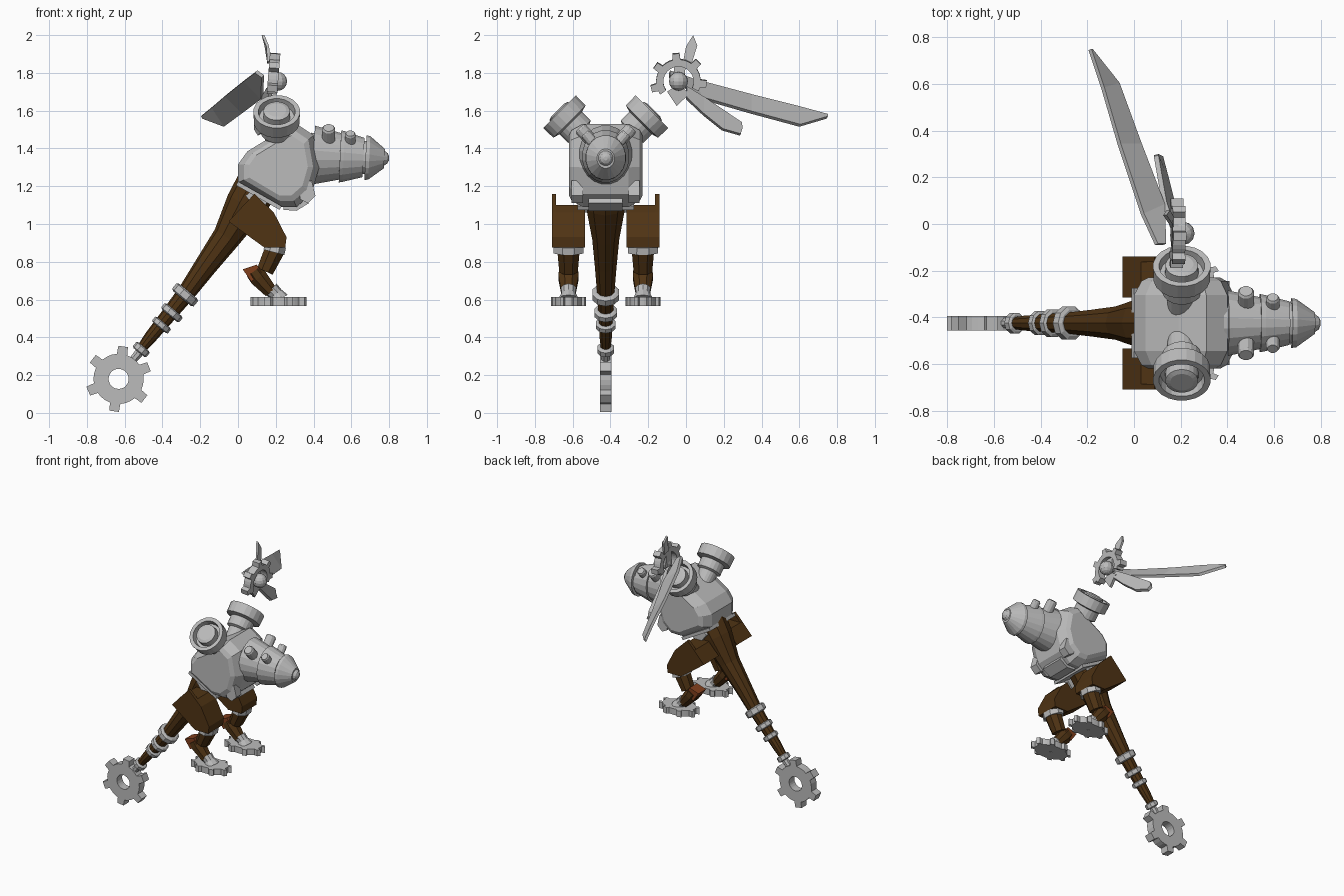
import bpy, bmesh, math
from mathutils import Vector as V

def material(name, rgb):
    m = bpy.data.materials.new(name)
    m.diffuse_color = (*rgb, 1)
    return m

GREY = material("steel grey", (0.5, 0.5, 0.5))
BROWN = material("dark brown", (0.08, 0.034, 0.007))
RUST = material("rust orange", (0.22, 0.05, 0.012))
CY = -0.425  # centre plane of the creature

def finish(name, bm, mat):
    bmesh.ops.recalc_face_normals(bm, faces=bm.faces)
    me = bpy.data.meshes.new(name)
    bm.to_mesh(me)
    bm.free()
    me.materials.append(mat)
    ob = bpy.data.objects.new(name, me)
    bpy.context.collection.objects.link(ob)
    return ob

def skin(name, loops, mat):
    """Bridge closed loops of points and cap both ends."""
    bm = bmesh.new()
    rows = [[bm.verts.new(p) for p in lp] for lp in loops]
    n = len(rows[0])
    for a, b in zip(rows, rows[1:]):
        for i in range(n):
            bm.faces.new((a[i], a[(i + 1) % n], b[(i + 1) % n], b[i]))
    bm.faces.new(rows[0])
    bm.faces.new(rows[-1])
    return finish(name, bm, mat)

def tube(name, pts, mat, n=12, squash=1.0, axis=None):
    """Round tube through (centre, radius) points; squash scales the side width."""
    loops = []
    for i, (c, r) in enumerate(pts):
        d = V(axis) if axis else V(pts[min(i + 1, len(pts) - 1)][0]) - V(pts[max(i - 1, 0)][0])
        d.normalize()
        u = V((0, 1, 0)) if abs(d.y) < 0.3 else V((1, 0, 0))
        v = d.cross(u).normalized()
        loops.append([V(c) + r * (squash * math.cos(a) * u + math.sin(a) * v)
                      for a in ((k + 0.5) * math.tau / n for k in range(n))])
    return skin(name, loops, mat)

def lathe(name, origin, axis, prof, mat, n=16, squash=1.0):
    d = V(axis).normalized()
    return tube(name, [(V(origin) + d * t, r) for t, r in prof], mat, n, squash, d)

def prism(name, pts, off, mat):
    return skin(name, [[V(p) for p in pts], [V(p) + V(off) for p in pts]], mat)

def side(pts, y):
    return [(x, y, z) for x, z in pts]

def gear(name, c, u, v, teeth, root, tip, hole, thick, start=0, arc=math.tau, sv=1.0, mat=GREY):
    """Toothed ring in the plane u, v; an arc below a full turn leaves it open."""
    u, v = V(u), V(v)
    w = u.cross(v) * thick / 2
    full = arc > 6.28
    prof = [(0.1, root), (0.3, root), (0.36, tip), (0.64, tip), (0.7, root), (0.9, root)]
    steps = [((t + f) / teeth * arc + start, r) for t in range(teeth) for f, r in prof]
    bm = bmesh.new()
    cols = []
    for a, r in steps:
        d = math.cos(a) * u + math.sin(a) * v * sv
        cols.append([bm.verts.new(V(c) + d * q + s * w)
                     for q, s in ((r, 1), (r, -1), (hole, -1), (hole, 1))])
    for a, b in zip(cols, cols[1:] + (cols[:1] if full else [])):
        for k in range(4):
            bm.faces.new((a[k], a[(k + 1) % 4], b[(k + 1) % 4], b[k]))
    if not full:
        bm.faces.new(cols[0])
        bm.faces.new(cols[-1])
    return finish(name, bm, mat)

# Body: side outline lofted across y with shrinking ends
outline = [(0, 1.22), (0, 1.315), (0.05, 1.385), (0.19, 1.47), (0.31, 1.53), (0.4, 1.47),
           (0.43, 1.3), (0.39, 1.16), (0.31, 1.09), (0.22, 1.09)]
mx, mz = 0.215, 1.31
skin("body", [[(mx + (x - mx) * s, CY + y, mz + (z - mz) * s) for x, z in outline]
              for y, s in ((-0.195, 0.72), (-0.18, 0.85), (-0.12, 1), (0.12, 1), (0.18, 0.85), (0.195, 0.72))], GREY)

# Rim plate under the body and belly belt with latches
prism("pelvis_plate", side([(0, 1.225), (0.23, 1.095), (0.22, 1.075), (-0.01, 1.205)], CY - 0.15), (0, 0.3, 0), GREY)
prism("belly_belt", side([(0.24, 1.1), (0.31, 1.1), (0.36, 1.14), (0.375, 1.11), (0.31, 1.07), (0.24, 1.075)], CY - 0.09),
      (0, 0.18, 0), GREY)
for s in (-1, 1):
    prism("belly_latch", side([(0.32, 1.21), (0.39, 1.23), (0.41, 1.15), (0.37, 1.11), (0.33, 1.13)], CY + s * 0.15 - 0.03),
          (0, 0.06, 0), GREY)

# Drill nose: overlapping cone segments and rounded tip
ax = (1, 0, -0.05)
for i, (x, length, r0, r1) in enumerate(((0.40, 0.14, 0.158, 0.125), (0.54, 0.125, 0.14, 0.105), (0.675, 0.1, 0.12, 0.052))):
    lathe(f"drill_segment_{i + 1}", (x, CY, 1.365 - (x - 0.4) * 0.05), ax,
          [(0, r0 * 0.75), (0, r0), (0.02, r0 * 0.97), (length, r1), (length, r1 * 0.6)], GREY, 20, 0.9)
lathe("drill_core", (0.38, CY, 1.366), ax, [(0, 0.12), (0.33, 0.085)], GREY, 16)
lathe("drill_tip", (0.74, CY, 1.35), ax, [(0, 0.042), (0.035, 0.04), (0.052, 0.028), (0.06, 0.01)], GREY, 12)

# Bolts on the drill and shoulder turbines, mirrored
for s in (-1, 1):
    for x, r, h in ((0.48, 0.036, 0.205), (0.595, 0.029, 0.165)):
        lathe("drill_bolt", (x, CY, 1.358), (0, s, 1.1), [(0.05, r), (h - 0.01, r), (h, r * 0.8)], GREY, 12)
    lathe("shoulder_turbine", (0.205, CY + s * 0.245, 1.595), (0, s, 1),
          [(-0.27, 0.06), (-0.16, 0.065), (-0.15, 0.085), (-0.085, 0.085), (-0.075, 0.122), (0, 0.124),
           (0, 0.098), (-0.04, 0.092), (-0.04, 0.072), (0.005, 0.07), (0.012, 0.05)], GREY, 20)

# Legs
for s in (-1, 1):
    y = CY + s * 0.197
    thigh = [(-0.05, 1.013), (0.03, 1.1), (0.145, 1.1), (0.19, 1.06), (0.257, 0.93), (0.25, 0.875), (0.14, 0.875)]
    prism("thigh", side(thigh, y - 0.088), (0, 0.176, 0), BROWN)
    prism("thigh_outer_plate", side([(-0.05, 1.013), (0.087, 1.16), (0.19, 1.06), (0.14, 0.95)], y + s * 0.065),
          (0, s * 0.023, 0), BROWN)
    prism("hip_bracket", side([(0.04, 1.15), (0.09, 1.19), (0.16, 1.12), (0.11, 1.06)], y - s * 0.1), (0, s * 0.03, 0), GREY)
    tube("knee_plate", [((0.2, y, 0.888), 0.06), ((0.19, y, 0.85), 0.062)], GREY, 8, 1.4)
    tube("upper_calf", [((0.195, y, 0.865), 0.058), ((0.143, y, 0.75), 0.048)], BROWN, 8, 1.1)
    prism("ankle_spur", side([(0.025, 0.76), (0.1, 0.785), (0.13, 0.73), (0.07, 0.695)], y - 0.045), (0, 0.09, 0), RUST)
    tube("lower_calf", [((0.085, y, 0.75), 0.05), ((0.11, y, 0.715), 0.052), ((0.175, y, 0.64), 0.038)], BROWN, 8, 1.1)
    tube("ankle", [((0.175, y, 0.655), 0.042), ((0.2, y, 0.63), 0.038), ((0.215, y, 0.6), 0.055)], GREY, 10)
    gear("gear_foot", (0.215, y, 0.59), (1, 0, 0), (0, 1, 0), 8, 0.128, 0.155, 0.01, 0.046, 0, sv=0.62)

# Tail with collars, fork and end gear
path = [(0.1, 1.2, 0.115), (0.04, 1.1, 0.108), (-0.06, 0.93, 0.075), (-0.17, 0.78, 0.06), (-0.27, 0.64, 0.048),
        (-0.37, 0.515, 0.04), (-0.46, 0.405, 0.034), (-0.52, 0.33, 0.025)]
tube("tail", [((x, CY, z), r) for x, z, r in path], BROWN, 10)
down = (-0.64, 0, -0.77)
for x, z, r, h in ((-0.28, 0.625, 0.074, 0.026), (-0.35, 0.53, 0.062, 0.02),
                   (-0.405, 0.465, 0.054, 0.018), (-0.512, 0.335, 0.046, 0.02)):
    lathe("tail_collar", (x, CY, z), down, [(-h, r * 0.8), (-h * 0.7, r), (h * 0.7, r), (h, r * 0.8)], GREY, 10)
lathe("tail_fork", (-0.51, CY, 0.335), down, [(0, 0.026), (0.13, 0.02)], GREY, 8)
gear("tail_gear", (-0.632, CY, 0.18), (1, 0, 0), (0, 0, 1), 6, 0.133, 0.175, 0.053, 0.062, math.radians(52))

# Floating winged gear: open ring, hub, hanging spike
hub = (0.185, -0.04, 1.755)
gear("open_gear", hub, (0, 1, 0), (0.08, 0, 1), 5, 0.118, 0.15, 0.08, 0.055, math.radians(-30), math.radians(250))
bpy.ops.mesh.primitive_uv_sphere_add(segments=12, ring_count=8, radius=0.05, location=(0.21, -0.04, 1.755))
ball = bpy.context.object
ball.name = "hub_ball"
ball.data.materials.append(GREY)
prism("hub_arm", [(0.165, -0.07, 1.735), (0.165, -0.01, 1.735), (0.165, 0.0, 1.87), (0.165, -0.06, 1.87)], (0.025, 0, 0), GREY)
prism("hub_spike", [(0.16, -0.1, 1.7), (0.16, -0.04, 1.74), (0.16, 0.02, 1.69), (0.155, -0.05, 1.625)], (0.02, 0, 0), GREY)
prism("top_spike", [(0.155, -0.015, 1.86), (0.15, 0.0, 1.94), (0.125, 0.038, 2.0), (0.14, 0.06, 1.945), (0.155, 0.03, 1.85)],
      (0.015, 0, 0), GREY)

# Blades: upper and lower edge bridged into a thin slab
def blade(name, upper, lower, off):
    skin(name, [[V(a), V(b), V(b) + V(off), V(a) + V(off)] for a, b in zip(upper, lower)], GREY)

blade("long_blade",
      [(0.09, -0.09, 1.8), (0.03, 0.04, 1.755), (-0.07, 0.34, 1.675), (-0.14, 0.58, 1.615), (-0.195, 0.745, 1.57)],
      [(0.125, -0.09, 1.775), (0.12, 0.08, 1.66), (0.02, 0.34, 1.585), (-0.075, 0.6, 1.515), (-0.19, 0.745, 1.558)],
      (0.013, 0.006, 0.013))
blade("short_blade",
      [(0.15, 0.0, 1.72), (0.12, 0.09, 1.665), (0.085, 0.29, 1.53), (0.085, 0.295, 1.5)],
      [(0.165, 0.0, 1.66), (0.155, 0.09, 1.575), (0.13, 0.19, 1.495), (0.105, 0.285, 1.468)],
      (0.02, 0.005, 0.01))
